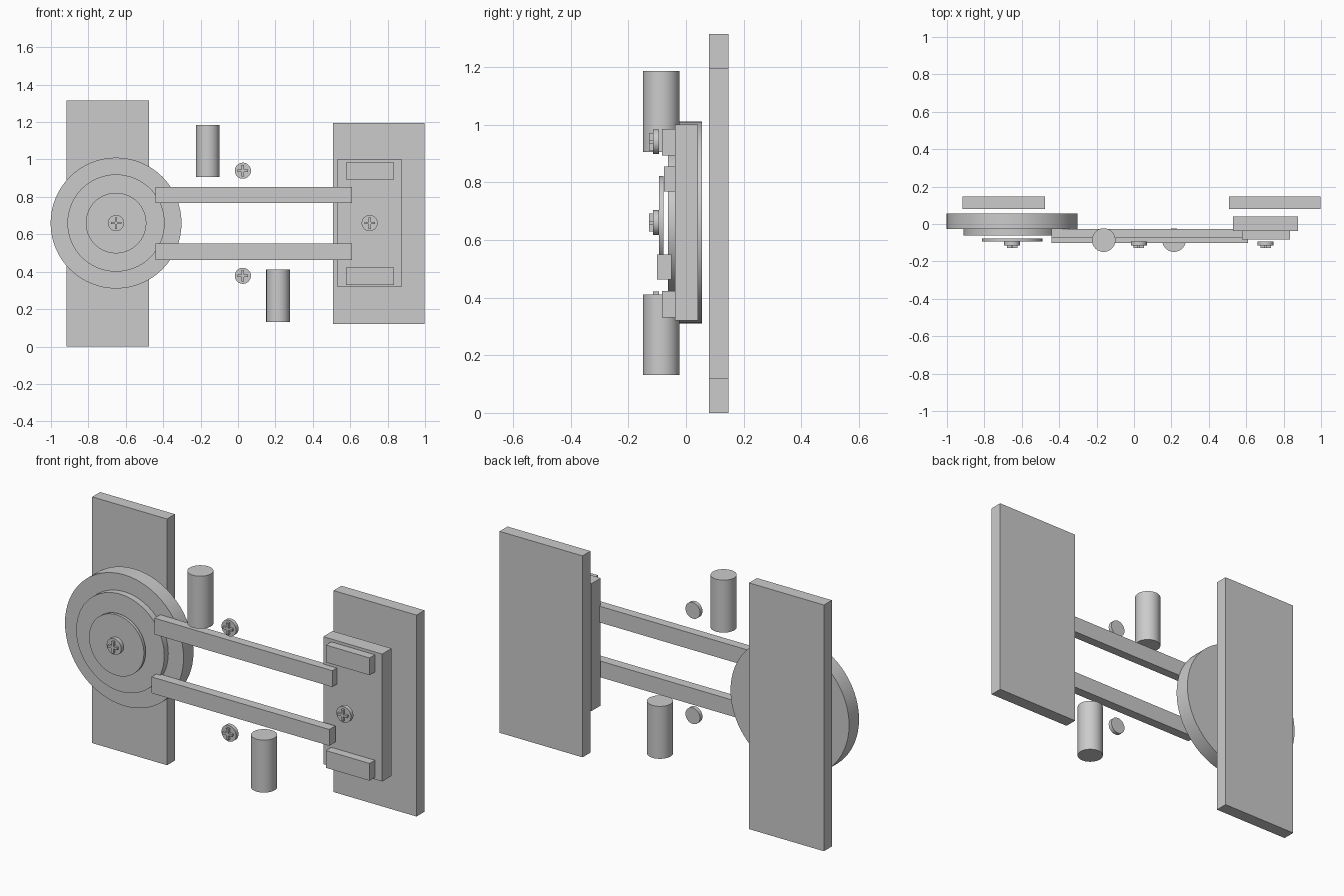
import bpy, math

if "Cube" in bpy.data.objects:
    bpy.data.objects.remove(bpy.data.objects["Cube"])


def box(name, x, y, z):
    bpy.ops.mesh.primitive_cube_add(size=1, location=[sum(r) / 2 for r in (x, y, z)])
    o = bpy.context.object
    o.name = name
    o.scale = [r[1] - r[0] for r in (x, y, z)]
    bpy.ops.object.transform_apply(location=False, rotation=False, scale=True)
    return o


def cylinder(name, loc, radius, depth, facing_front=True, sides=48):
    rot = (math.pi / 2, 0, 0) if facing_front else (0, 0, 0)
    bpy.ops.mesh.primitive_cylinder_add(vertices=sides, radius=radius, depth=depth,
                                        location=loc, rotation=rot)
    o = bpy.context.object
    o.name = name
    bpy.ops.object.shade_smooth_by_angle()
    return o


def disc(name, x, z, radius, y0, y1, sides=64):
    return cylinder(name, (x, (y0 + y1) / 2, z), radius, y1 - y0, sides=sides)


def screw(name, x, z):
    # round head with a raised cross
    disc(name + "_head", x, z, 0.043, -0.115, -0.094, 32)
    for part, w, h in (("cross_upright", 0.006, 0.031), ("cross_level", 0.028, 0.006)):
        box(f"{name}_{part}", (x - w, x + w), (-0.128, -0.113), (z - h, z + h))


# back plates
box("left_back_plate", (-0.917, -0.475), (0.08, 0.147), (0, 1.314))
box("right_back_plate", (0.508, 0.998), (0.08, 0.147), (0.12, 1.195))

# stacked wheel
WX, WZ = -0.652, 0.66
disc("wheel_base", WX, WZ, 0.35, -0.028, 0.056)
disc("wheel_middle", WX, WZ, 0.26, -0.062, -0.028)
disc("wheel_cap", WX, WZ, 0.162, -0.094, -0.078)

# connecting bars
box("upper_bar", (-0.44, 0.61), (-0.076, -0.028), (0.767, 0.854))
box("lower_bar", (-0.44, 0.61), (-0.101, -0.05), (0.463, 0.55))

# right mounting block with clamps
box("mounting_block", (0.53, 0.878), (-0.038, 0.041), (0.32, 1.0))
box("upper_clamp", (0.577, 0.835), (-0.083, -0.038), (0.893, 0.985))
box("lower_clamp", (0.577, 0.835), (-0.083, -0.038), (0.33, 0.422))

# upright pins
cylinder("upper_pin", (-0.162, -0.086, 1.045), 0.063, 0.28, False)
cylinder("lower_pin", (0.214, -0.086, 0.271), 0.063, 0.28, False)

# screws
for name, x, z in (("wheel_screw", WX, WZ), ("upper_screw", 0.026, 0.94),
                   ("lower_screw", 0.026, 0.378), ("block_screw", 0.704, 0.66)):
    screw(name, x, z)
